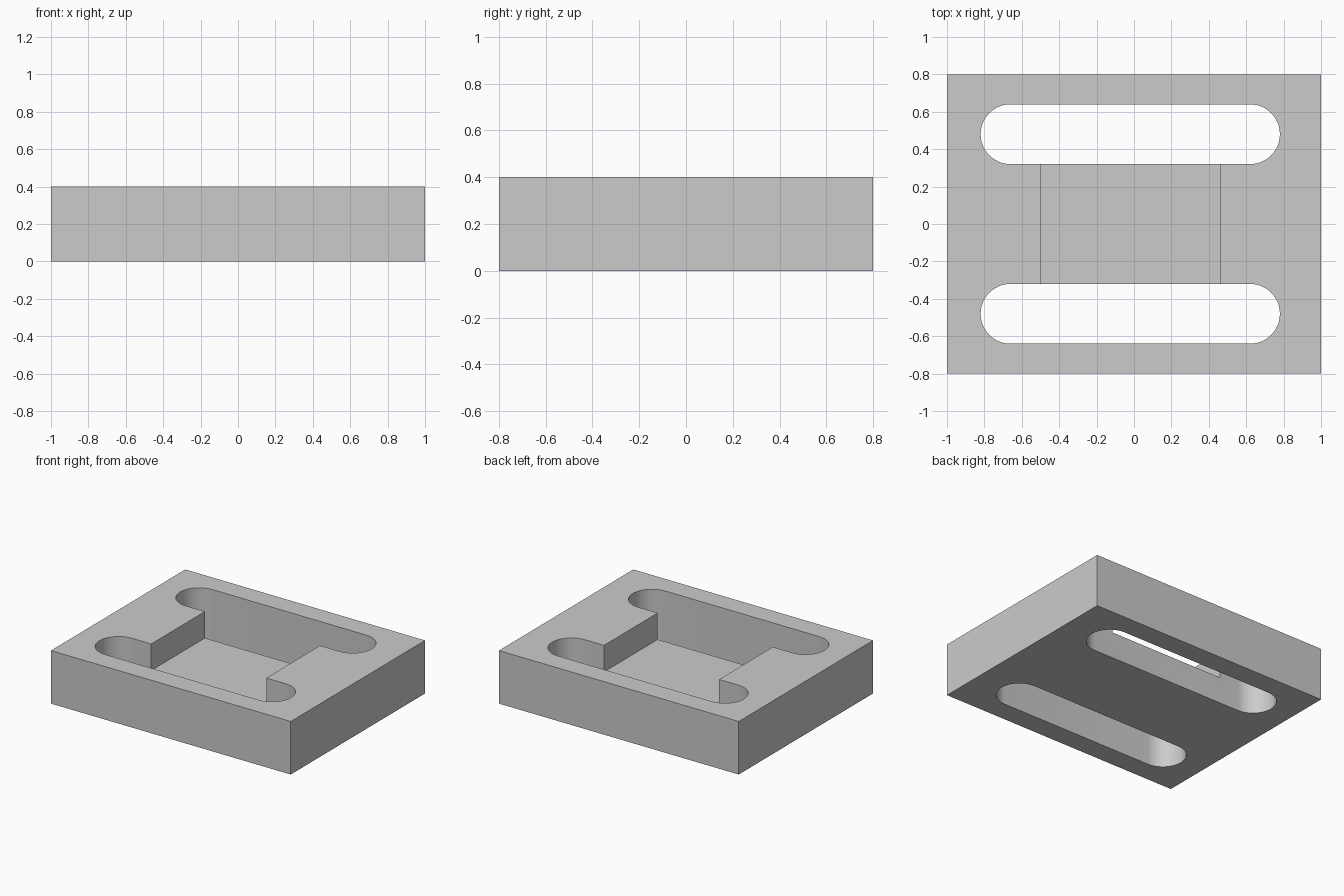
import bpy
import bmesh
from math import radians, sin, cos, pi

if "Cube" in bpy.data.objects:
    bpy.data.objects.remove(bpy.data.objects["Cube"])

grey = bpy.data.materials.new("light grey")
grey.use_nodes = True
grey.diffuse_color = (0.6, 0.6, 0.6, 1)
grey.node_tree.nodes["Principled BSDF"].inputs["Base Color"].default_value = (0.6, 0.6, 0.6, 1)


def prism(name, outline, z0, z1):
    """Extrude a closed outline upwards from z0 to z1."""
    bm = bmesh.new()
    base = bm.faces.new([bm.verts.new((x, y, z0)) for x, y in outline])
    top = bmesh.ops.extrude_face_region(bm, geom=[base])["geom"]
    verts = [g for g in top if isinstance(g, bmesh.types.BMVert)]
    bmesh.ops.translate(bm, verts=verts, vec=(0, 0, z1 - z0))
    bmesh.ops.recalc_face_normals(bm, faces=bm.faces)
    mesh = bpy.data.meshes.new(name)
    bm.to_mesh(mesh)
    bm.free()
    mesh.materials.append(grey)
    obj = bpy.data.objects.new(name, mesh)
    bpy.context.collection.objects.link(obj)
    return obj


def rectangle(x0, x1, y0, y1):
    return [(x0, y0), (x1, y0), (x1, y1), (x0, y1)]


def slot(x0, x1, y, r, steps=24):
    """Rounded slot outline between two arc centres."""
    arc = [-pi / 2 + pi * i / steps for i in range(steps + 1)]
    return ([(x1 + r * cos(a), y + r * sin(a)) for a in arc]
            + [(x0 - r * cos(a), y - r * sin(a)) for a in arc])


# Solid block
block = prism("block", rectangle(-1, 1, -0.8, 0.8), 0, 0.4)

# Half-depth pocket joining two slots that pass right through
cutters = [prism("pocket_cutter", rectangle(-0.5, 0.46, -0.4, 0.4), 0.2, 0.6)]
for side, y in (("front", -0.48), ("back", 0.48)):
    cutters.append(prism(side + "_slot_cutter", slot(-0.66, 0.62, y, 0.16), -0.2, 0.6))

bpy.context.view_layer.objects.active = block
block.select_set(True)
for cutter in cutters:
    mod = block.modifiers.new(cutter.name, 'BOOLEAN')
    mod.operation = 'DIFFERENCE'
    mod.solver = 'EXACT'
    mod.object = cutter
    bpy.ops.object.modifier_apply(modifier=mod.name)
for cutter in cutters:
    bpy.data.objects.remove(cutter)

# Smooth slot ends, crisp corners
bpy.ops.object.shade_smooth_by_angle(angle=radians(30))
